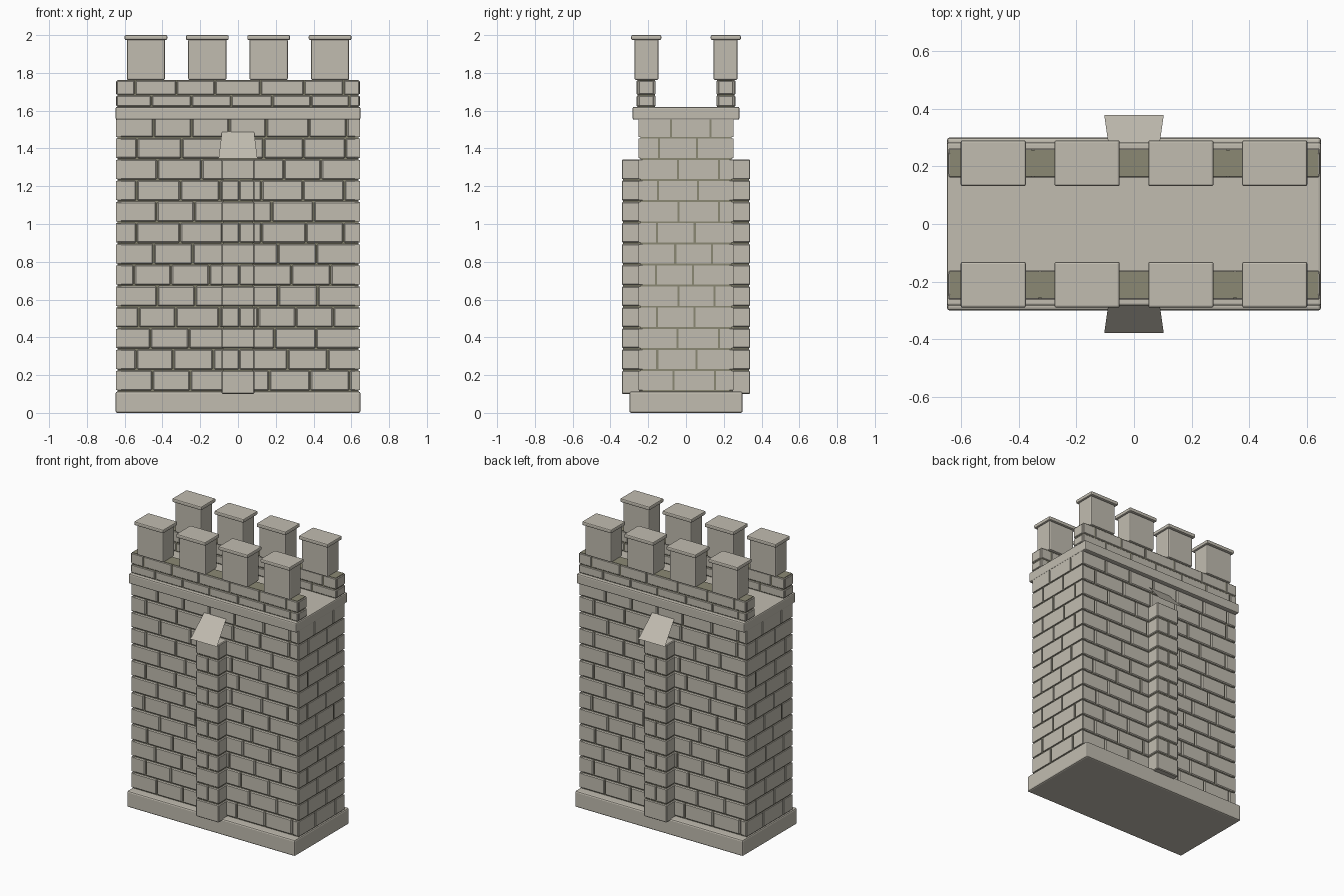
import bpy, bmesh, random

if "Cube" in bpy.data.objects:
    bpy.data.objects.remove(bpy.data.objects["Cube"])

random.seed(7)


def material(name, rgb):
    m = bpy.data.materials.new(name)
    m.diffuse_color = (*rgb, 1)
    m.use_nodes = True
    m.node_tree.nodes["Principled BSDF"].inputs["Base Color"].default_value = m.diffuse_color
    return m


STONE = material("pale stone", (0.535, 0.505, 0.435))
MORTAR = material("olive mortar", (0.26, 0.25, 0.175))


def build(name, boxes, mat, bevel=0.0, segments=1):
    """One object made of boxes given as (x0, x1, y0, y1, z0, z1)."""
    bm = bmesh.new()
    for x0, x1, y0, y1, z0, z1 in boxes:
        verts = bmesh.ops.create_cube(bm, size=1)["verts"]
        for v in verts:
            v.co = ((x0 + x1) / 2 + v.co.x * (x1 - x0),
                    (y0 + y1) / 2 + v.co.y * (y1 - y0),
                    (z0 + z1) / 2 + v.co.z * (z1 - z0))
    bm.normal_update()
    me = bpy.data.meshes.new(name)
    bm.to_mesh(me)
    bm.free()
    me.materials.append(mat)
    ob = bpy.data.objects.new(name, me)
    bpy.context.collection.objects.link(ob)
    if bevel:
        mod = ob.modifiers.new("bevel", "BEVEL")
        mod.width, mod.segments = bevel, segments
    return ob


def turned(boxes):
    """The boxes plus a copy turned half a circle about z."""
    return boxes + [(-b, -a, -d, -c, e, f) for a, b, c, d, e, f in boxes]


def course(lo, hi, width, row, gap):
    """Spans of one staggered row of bricks."""
    cuts = [lo]
    x = lo + width * (0.5 if row % 2 else 0.95) * random.uniform(0.85, 1.1)
    while x < hi - 0.04:
        cuts.append(x)
        x += width * random.uniform(0.9, 1.1)
    cuts.append(hi)
    last = len(cuts) - 2
    return [(a + (gap / 2 if i else 0), b - (gap / 2 if i < last else 0))
            for i, (a, b) in enumerate(zip(cuts, cuts[1:]))]


PITCH = 0.1118
rows = [(0.115 + i * PITCH, 0.115 + (i + 1) * PITCH) for i in range(13)]

# plinth, ledge and mortar core
build("plinth", [(-.648, .648, -.30, .30, 0, .113)], STONE, .01, 2)
build("ledge", [(-.648, .648, -.283, .283, 1.552, 1.62)], STONE, .008, 2)
build("wall_core", [(-.638, .638, -.242, .242, .1, 1.56)], MORTAR)

# bricks on the long faces
face = [(a, b, -.252, -.225, z0 + .003, z1 - .003)
        for i, (z0, z1) in enumerate(rows)
        for a, b in course(-.643, .643, .215, i, .006)]
build("face_bricks", turned(face), STONE, .006)

# flat bricks on the narrow ends
ends = [(.62, .645, a, b, z0 + .005, z1 - .005)
        for i, (z0, z1) in enumerate(rows)
        for a, b in course(-.251, .251, .205, i, .011)]
build("end_bricks", turned(ends), STONE)

# buttress strip in the middle of each long face
build("buttress_core", turned([(-.08, .08, -.333, -.23, .105, 1.338)]), MORTAR)
blocks = []
for i, (z0, z1) in enumerate(rows[:11]):
    z0 = .097 if i == 0 else z0
    spans = [(-.088, .088)] if i % 2 == 0 else [(-.088, .005), (.009, .088)]
    blocks += [(a, b, -.34, -.24, z0 + .004, z1 - .004) for a, b in spans]
build("buttress_blocks", turned(blocks), STONE, .005)

# sloping sheet on top of each buttress
for name, s in (("front_buttress_cap", 1), ("back_buttress_cap", -1)):
    pts = [(-.103, -.378, 1.347), (.103, -.378, 1.347),
           (.085, -.25, 1.49), (-.085, -.25, 1.49)]
    me = bpy.data.meshes.new(name)
    me.from_pydata([(x * s, y * s, z) for x, y, z in pts], [], [(0, 1, 2, 3)])
    me.materials.append(STONE)
    bpy.context.collection.objects.link(bpy.data.objects.new(name, me))

# parapets: mortar core with bricks on both faces and the ends
build("parapet_core", turned([(-.638, .638, -.257, -.165, 1.61, 1.762)]), MORTAR)
para = []
for i, (z0, z1) in enumerate([(1.62, 1.682), (1.682, 1.762)]):
    for a, b in course(-.643, .643, .225, i, .007):
        para.append((a, b, -.262, -.24, z0 + .003, z1 - .003))
        para.append((a, b, -.18, -.161, z0 + .003, z1 - .003))
    for x0, x1 in ((-.645, -.62), (.62, .645)):
        para.append((x0, x1, -.25, -.17, z0 + .004, z1 - .004))
build("parapet_bricks", turned(para), STONE, .004)

# merlons with overhanging caps
xs = [-.4875, -.1625, .1625, .4875]
build("merlons", turned([(x - .101, x + .101, -.272, -.146, 1.762, 1.98)
                         for x in xs]), STONE, .008, 2)
build("merlon_caps", turned([(x - .113, x + .113, -.29, -.131, 1.974, 2.0)
                             for x in xs]), STONE, .007, 2)
